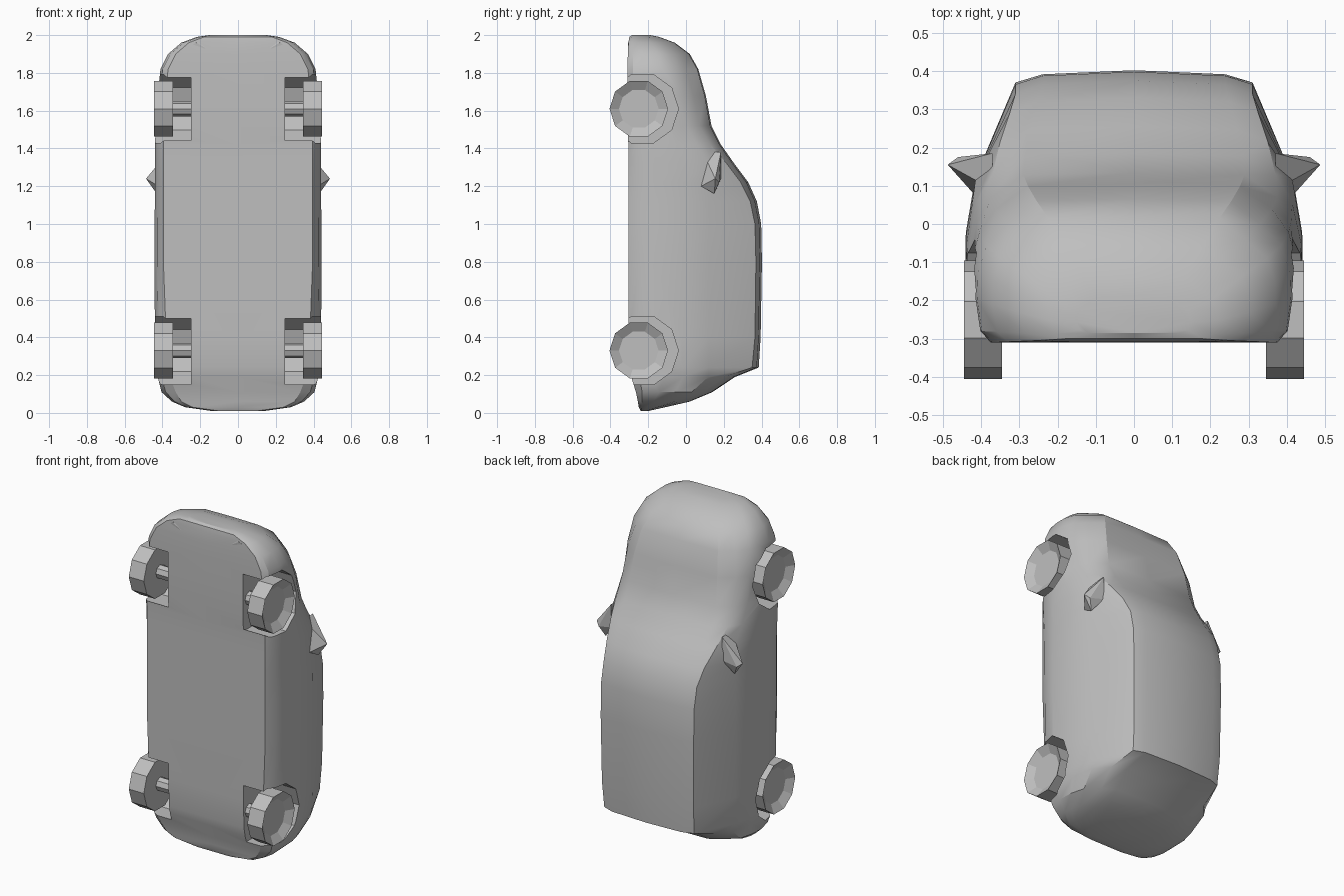
import bpy, bmesh, math
from mathutils import Matrix, Vector

if "Cube" in bpy.data.objects:
    bpy.data.objects.remove(bpy.data.objects["Cube"])

grey = bpy.data.materials.new("grey")
grey.diffuse_color = (0.52, 0.52, 0.52, 1)
grey.use_nodes = True
grey.node_tree.nodes["Principled BSDF"].inputs["Base Color"].default_value = grey.diffuse_color


def finish(name, bm):
    bmesh.ops.recalc_face_normals(bm, faces=bm.faces[:])
    me = bpy.data.meshes.new(name)
    bm.to_mesh(me)
    bm.free()
    me.materials.append(grey)
    ob = bpy.data.objects.new(name, me)
    bpy.context.collection.objects.link(ob)
    return ob


def hull(name, pts):
    bm = bmesh.new()
    for p in pts:
        bm.verts.new(p)
    bmesh.ops.convex_hull(bm, input=bm.verts[:])
    return finish(name, bm)


def x_cylinder(bm, x0, x1, y, z, r, sides, r_out=None):
    m = Matrix.Translation(((x0 + x1) / 2, y, z)) @ Matrix.Rotation(math.pi / 2, 4, 'Y')
    return bmesh.ops.create_cone(bm, cap_ends=True, segments=sides, radius1=r,
                                 radius2=r_out or r, depth=abs(x1 - x0), matrix=m)


# Body stations from tail to nose:
# z, floor y, top y, floor half width, side half width, shoulder half width, shoulder y
stations = [
    (0.01, -.24, -.20, .10, .14, .11, -.205),
    (0.03, -.25, -.11, .24, .28, .20, -.13),
    (0.06, -.255, .02, .30, .35, .26, -.02),
    (0.11, -.265, .14, .33, .405, .31, .09),
    (0.19, -.29, .26, .36, .425, .33, .20),
    (0.24, -.30, .385, .37, .435, .30, .35),
    (0.40, -.305, .395, .38, .44, .305, .365),
    (0.80, -.305, .402, .395, .442, .31, .37),
    (1.00, -.305, .398, .395, .442, .31, .365),
    (1.12, -.305, .375, .395, .44, .31, .34),
    (1.22, -.305, .33, .395, .44, .325, .29),
    (1.32, -.305, .255, .395, .44, .35, .215),
    (1.42, -.305, .185, .395, .44, .37, .13),
    (1.52, -.31, .135, .39, .437, .375, .07),
    (1.68, -.31, .105, .385, .43, .36, .04),
    (1.82, -.31, .065, .37, .41, .33, .00),
    (1.90, -.308, .02, .33, .37, .29, -.04),
    (1.96, -.305, -.06, .26, .30, .23, -.10),
    (1.99, -.30, -.14, .18, .22, .17, -.17),
    (2.00, -.285, -.19, .12, .15, .12, -.21),
]


def section(z, yb, yt, wf, wm, ws, ys):
    h = yt - yb
    low = yb + min(0.14, 0.3 * h)
    belt = min(0.12, ys - 0.15 * h)
    half = [(wf, yb), (wf * .3 + wm * .7, yb + 0.08 * h), (wm, low),
            (wm * .995, (low + belt) / 2), (wm * .94, belt),
            (ws, ys), (ws * .77, yt - 0.015 * h)]
    pts = [(0, yb)] + half + [(0, yt)] + [(-x, y) for x, y in reversed(half)]
    return [Vector((x, y, z)) for x, y in pts]


bm = bmesh.new()
rings = [[bm.verts.new(p) for p in section(*s)] for s in stations]
n = len(rings[0])
for a, b in zip(rings, rings[1:]):
    for i in range(n):
        j = (i + 1) % n
        bm.faces.new((a[i], a[j], b[j], b[i]))
bm.faces.new(rings[0])
bm.faces.new(rings[-1])
body = finish("body", bm)

# Wheel wells cut out of the body
axles = {"rear": 0.33, "front": 1.61}
bm = bmesh.new()
for z in axles.values():
    for s in (-1, 1):
        x_cylinder(bm, s * 0.25, s * 0.6, -0.23, z, 0.19, 10)
cutter = finish("well_cutter", bm)
cutter.hide_render = True
mod = body.modifiers.new("wells", 'BOOLEAN')
mod.operation = 'DIFFERENCE'
mod.solver = 'EXACT'
mod.object = cutter
bpy.context.view_layer.objects.active = body
body.select_set(True)
bpy.ops.object.modifier_apply(modifier="wells")
bpy.data.objects.remove(cutter)
bpy.ops.object.shade_smooth_by_angle(angle=math.radians(32))

for s, side in ((-1, "left"), (1, "right")):
    # Faceted wheels with dished outer faces, on short axles
    for end, z in axles.items():
        bm = bmesh.new()
        x_cylinder(bm, s * 0.345, s * 0.445, -0.25, z, 0.155, 10)
        bm.normal_update()
        outer = max(bm.faces, key=lambda f: s * f.calc_center_median().x)
        bmesh.ops.inset_region(bm, faces=[outer], thickness=0.05)
        for v in outer.verts:
            v.co.x -= s * 0.03
        bmesh.ops.poke(bm, faces=[outer])
        finish(f"{end}_{side}_wheel", bm)
        bm = bmesh.new()
        x_cylinder(bm, s * 0.24, s * 0.35, -0.25, z, 0.04, 8)
        finish(f"{end}_{side}_axle", bm)
    # Pointed door mirrors
    hull(f"{side}_mirror", [(s * x, y, z) for x, y, z in (
        (.37, .185, 1.38), (.37, .09, 1.38), (.37, .185, 1.24), (.40, .08, 1.24),
        (.42, .08, 1.20), (.43, .15, 1.16), (.46, .175, 1.22), (.487, .155, 1.24))])
    # Faceted lower bumper corners
    hull(f"{side}_bumper_corner", [(s * x, y, z) for x, y, z in (
        (.15, -.29, 1.985), (.20, -.225, 1.98), (.25, -.23, 1.96), (.31, -.30, 1.92),
        (.17, -.307, 1.93), (.22, -.307, 1.96))])
